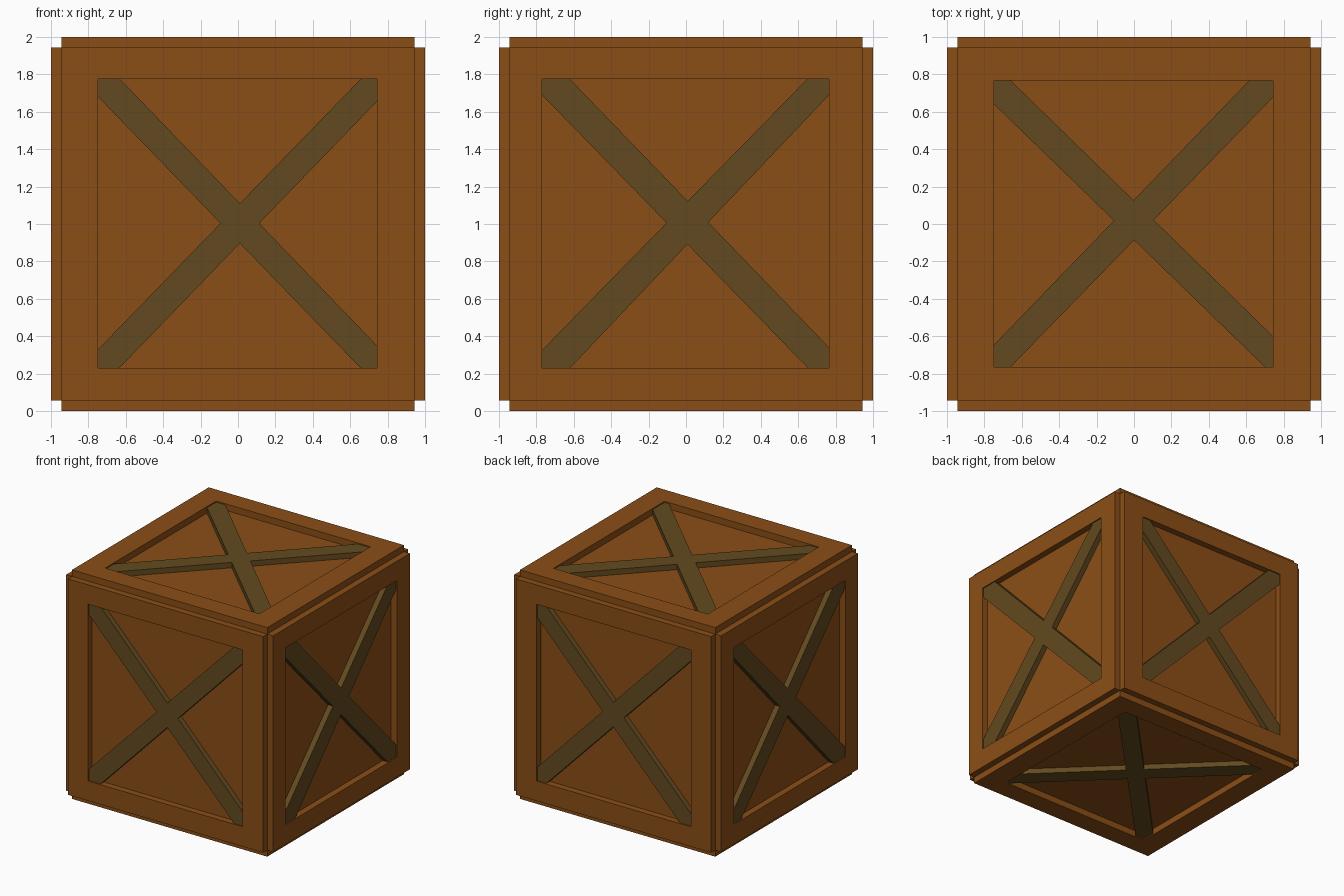
import bpy, bmesh
from mathutils import Vector
from mathutils.geometry import intersect_line_line_2d as crossing

if "Cube" in bpy.data.objects:
    bpy.data.objects.remove(bpy.data.objects["Cube"])

CORE, OUT, BRACE = 0.943, 1.0, 0.99   # panel, frame and brace distances from centre


def material(name, color):
    m = bpy.data.materials.new(name)
    m.diffuse_color = color
    m.use_nodes = True
    m.node_tree.nodes["Principled BSDF"].inputs["Base Color"].default_value = m.diffuse_color
    return m


wood = material("wood", (0.258, 0.077, 0.008, 1))
dark_wood = material("dark_wood", (0.124, 0.068, 0.014, 1))

# Each side: mapping of (u, v, distance) to local space
MAPS = {
    "front": lambda u, v, d: (u, -d, v),
    "back": lambda u, v, d: (u, d, v),
    "right": lambda u, v, d: (d, u, v),
    "left": lambda u, v, d: (-d, u, v),
    "top": lambda u, v, d: (u, v, d),
    "bottom": lambda u, v, d: (u, v, -d),
}

# Window rectangle (u0, u1, v0, v1), then where the brace edges meet it:
# v on left (low, high), v on right, u on bottom, u on top
FRONT = ((-.748, .743, -.77, .774), (-.67, .68), (-.65, .655), (-.634, .655), (-.63, .655))
RIGHT = ((-.77, .765, -.77, .774), (-.675, .69), (-.66, .69), (-.62, .652), (-.62, .647))
TOP = ((-.748, .743, -.765, .768), (-.645, .64), (-.6, .677), (-.66, .70), (-.66, .617))
SPECS = {"front": FRONT, "back": FRONT, "right": RIGHT, "left": RIGHT,
         "top": TOP, "bottom": TOP}


def rect(u0, u1, v0, v1):
    return [(u0, v0), (u1, v0), (u1, v1), (u0, v1)]


def bridge(bm, a, b):
    n = len(a)
    for i in range(n):
        j = (i + 1) % n
        bm.faces.new((a[i], a[j], b[j], b[i]))


def finish(bm, name, mat):
    bmesh.ops.remove_doubles(bm, verts=bm.verts, dist=0.0005)
    bmesh.ops.recalc_face_normals(bm, faces=bm.faces)
    mesh = bpy.data.meshes.new(name)
    bm.to_mesh(mesh)
    bm.free()
    mesh.materials.append(mat)
    ob = bpy.data.objects.new(name, mesh)
    ob.location.z = 1
    bpy.context.collection.objects.link(ob)


def cross_outline(spec):
    (u0, u1, v0, v1), (l0, l1), (r0, r1), (b0, b1), (t0, t1) = spec
    V = Vector
    # two edges of the rising brace, two of the falling brace
    rise_lo, rise_hi = (V((b0, v0)), V((u1, r1))), (V((u0, l0)), V((t1, v1)))
    fall_lo, fall_hi = (V((u0, l1)), V((b1, v0))), (V((t0, v1)), V((u1, r0)))
    x = lambda a, b: tuple(crossing(*a, *b))
    return [(u0, v0), (b0, v0), x(rise_lo, fall_lo), (b1, v0),
            (u1, v0), (u1, r0), x(rise_lo, fall_hi), (u1, r1),
            (u1, v1), (t1, v1), x(rise_hi, fall_hi), (t0, v1),
            (u0, v1), (u0, l1), x(rise_hi, fall_lo), (u0, l0)]


# Crate body: six raised frames around recessed panels
bm = bmesh.new()
for side, to3d in MAPS.items():
    outer = rect(-CORE, CORE, -CORE, CORE)
    window = rect(*SPECS[side][0])
    rings = [[bm.verts.new(to3d(u, v, d)) for u, v in pts]
             for pts, d in ((outer, CORE), (outer, OUT), (window, OUT), (window, CORE))]
    for a, b in zip(rings, rings[1:]):
        bridge(bm, a, b)
    bm.faces.new(rings[-1])
finish(bm, "crate_body", wood)

# Crossed braces, one X per side
for side, to3d in MAPS.items():
    bm = bmesh.new()
    pts = cross_outline(SPECS[side])
    low, high = [[bm.verts.new(to3d(u, v, d)) for u, v in pts] for d in (CORE, BRACE)]
    bridge(bm, low, high)
    bm.faces.new(low)
    bm.faces.new(high)
    finish(bm, side + "_cross_brace", dark_wood)
